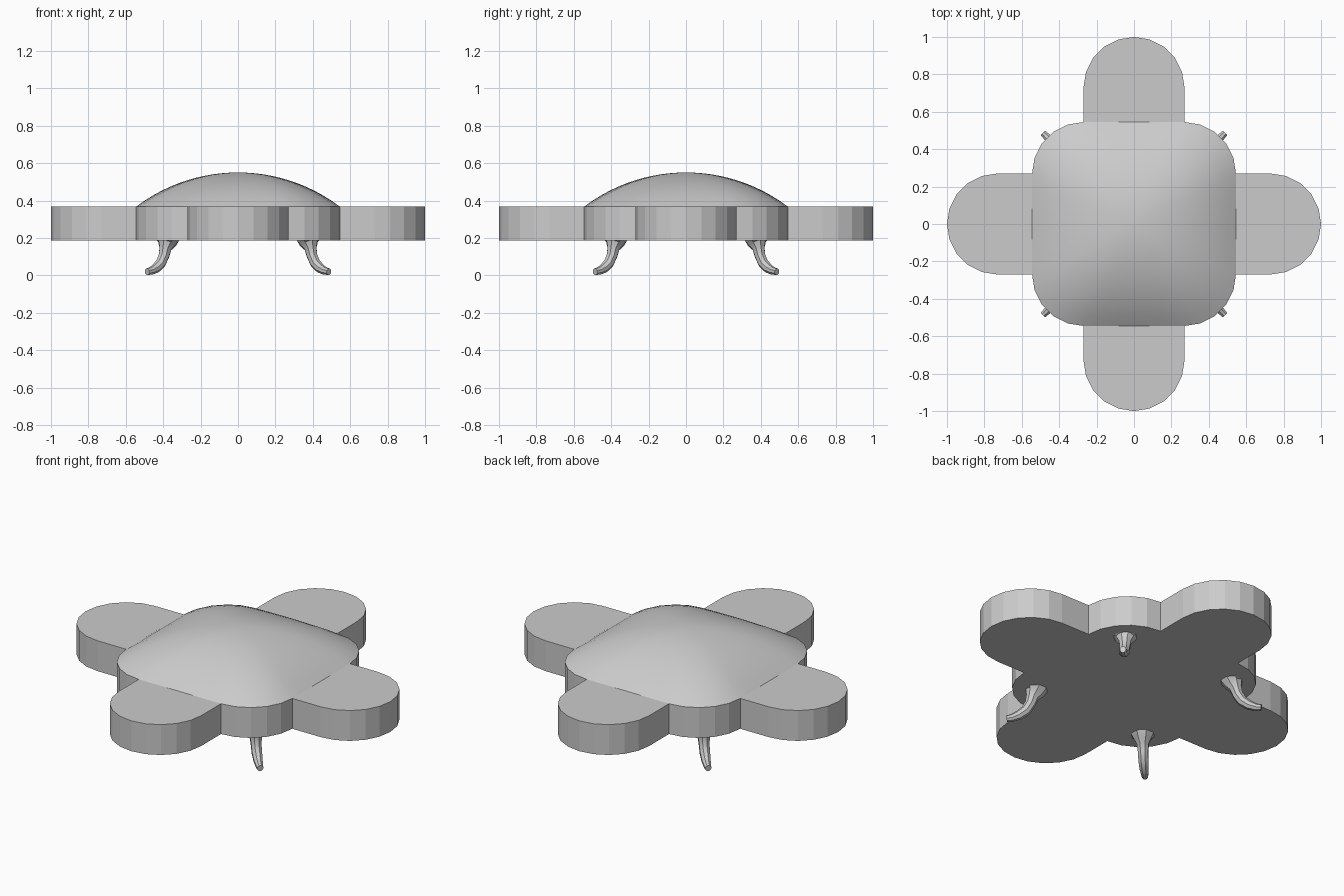
import bpy
import bmesh
from math import sin, cos, pi, sqrt, radians, atan2
from mathutils import Vector, Matrix

if "Cube" in bpy.data.objects:
    bpy.data.objects.remove(bpy.data.objects["Cube"])

Z_BOT, Z_TOP, PEAK = 0.187, 0.367, 0.55
HALF, W = 0.545, 0.27        # half size of centre block, half width of a lobe


def make_object(name, bm, smooth=None):
    bmesh.ops.remove_doubles(bm, verts=bm.verts, dist=1e-5)
    bmesh.ops.recalc_face_normals(bm, faces=bm.faces)
    me = bpy.data.meshes.new(name)
    bm.to_mesh(me)
    bm.free()
    ob = bpy.data.objects.new(name, me)
    bpy.context.collection.objects.link(ob)
    if smooth:
        bpy.ops.object.select_all(action='DESELECT')
        bpy.context.view_layer.objects.active = ob
        ob.select_set(True)
        bpy.ops.object.shade_smooth_by_angle(angle=radians(smooth))
    return ob


def arc(cx, cy, r, a0, a1, n):
    return [(cx + r * cos(a0 + (a1 - a0) * i / n),
             cy + r * sin(a0 + (a1 - a0) * i / n)) for i in range(n + 1)]


def four_fold(points):
    out = []
    for k in range(4):
        rot = Matrix.Rotation(k * pi / 2, 2)
        out += [rot @ Vector(p) for p in points]
    return out


def bridge(bm, a, b):
    n = len(a)
    for i in range(n):
        bm.faces.new((a[i], a[(i + 1) % n], b[(i + 1) % n], b[i]))


# Flat four-lobed body, extruded from one outline
lobe_half = arc(1 - W, 0, W, 0, pi / 2, 5)
corner = arc(W, W, HALF - W, 0, pi / 2, 5)
next_lobe = arc(0, 1 - W, W, 0, pi / 2, 5)
outline = four_fold(lobe_half + corner + next_lobe[:-1])
bm = bmesh.new()
low = [bm.verts.new((p.x, p.y, Z_BOT)) for p in outline]
high = [bm.verts.new((p.x, p.y, Z_TOP)) for p in outline]
bm.faces.new(low[::-1])
bm.faces.new(high)
bridge(bm, low, high)
make_object("lobed_body", bm)

# Cushion dome: rounded-square rings rising along a circular arc
side = [(HALF, -W + 2 * W * i / 6) for i in range(6)]
square = four_fold(side + corner[:-1])
rise = PEAK - Z_TOP
R = (HALF ** 2 + rise ** 2) / (2 * rise)
bm = bmesh.new()
rings = []
STEPS = 12
for s in range(STEPS):
    t = 1 - s / STEPS
    z = PEAK - R + sqrt(R * R - (t * HALF) ** 2)
    ring = []
    for p in square:
        q = p.lerp(p.normalized() * HALF, 0.8 * (1 - t)) * t
        ring.append(bm.verts.new((q.x, q.y, z)))
    rings.append(ring)
for a, b in zip(rings, rings[1:]):
    bridge(bm, a, b)
tip = bm.verts.new((0, 0, PEAK))
for i in range(len(square)):
    bm.faces.new((rings[-1][i], rings[-1][(i + 1) % len(square)], tip))
make_object("dome_top", bm, 30)

# Curved legs on the diagonals: (centre x = y, z, radius)
path = [(0.375, 0.190, 0.068), (0.380, 0.172, 0.052), (0.388, 0.145, 0.035),
        (0.396, 0.105, 0.030), (0.413, 0.065, 0.029), (0.440, 0.037, 0.026),
        (0.465, 0.023, 0.021), (0.486, 0.019, 0.018)]
SIDES = 8
for k, name in enumerate(("back_right", "back_left", "front_left", "front_right")):
    spin = Matrix.Rotation(pi / 4 + k * pi / 2, 3, 'Z')
    centres = [Vector((x * sqrt(2), 0, z)) for x, z, r in path]
    bm = bmesh.new()
    rings = []
    for i, c in enumerate(centres):
        d = centres[min(i + 1, len(path) - 1)] - centres[max(i - 1, 0)]
        if i == 0:
            d = Vector((0, 0, -1))
        d.normalize()
        across = Vector((0, 1, 0))
        other = d.cross(across)
        r = path[i][2]
        rings.append([bm.verts.new(spin @ (c + across * r * cos(a) + other * r * sin(a)))
                      for a in (2 * pi * (j + 0.5) / SIDES for j in range(SIDES))])
    for a, b in zip(rings, rings[1:]):
        bridge(bm, a, b)
    bm.faces.new(rings[0])
    bm.faces.new(rings[-1])
    make_object(name + "_leg", bm, 35)
